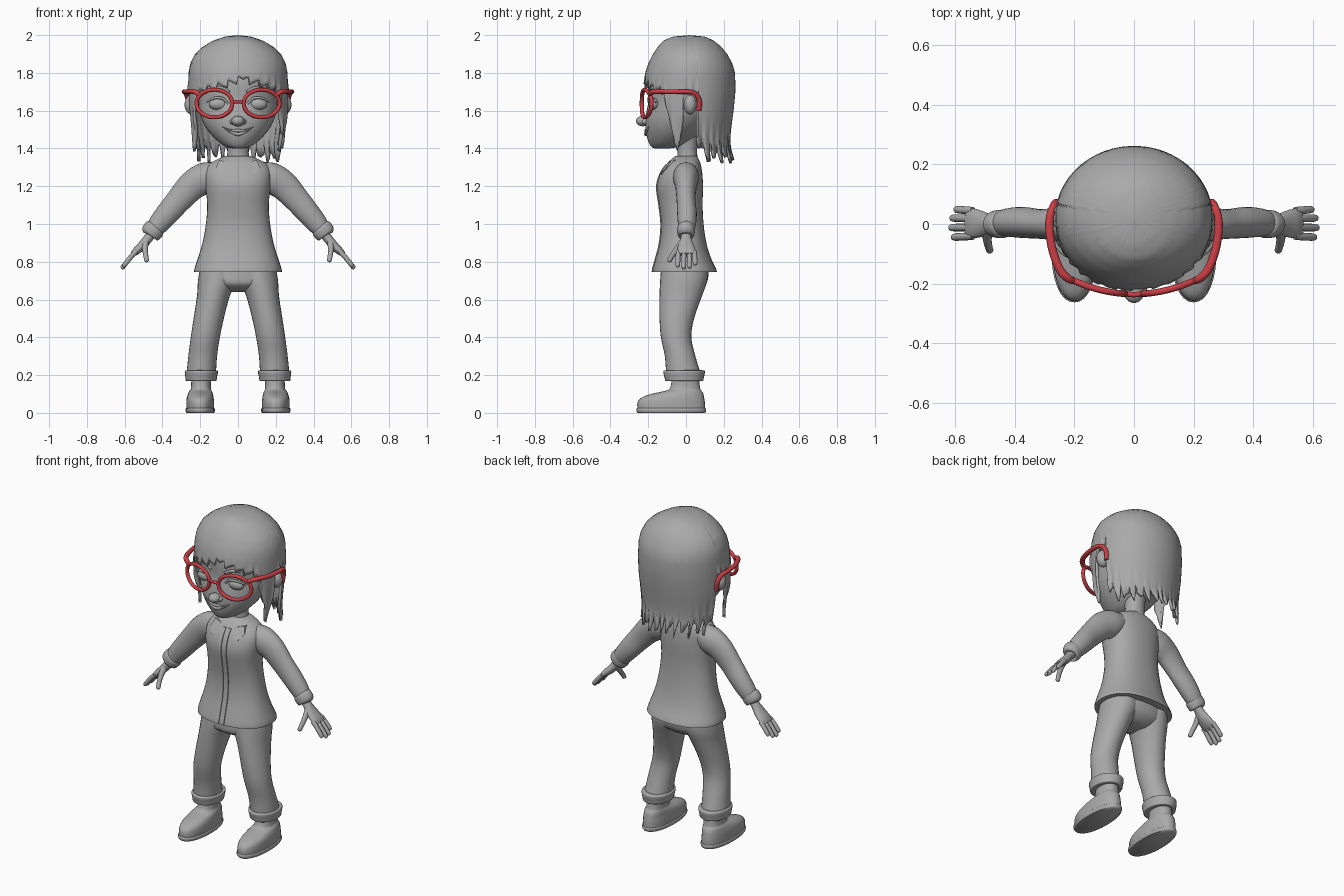
import bpy, bmesh, math
from mathutils import Vector


def material(name, rgb):
    m = bpy.data.materials.new(name)
    m.diffuse_color = (*rgb, 1)
    return m


GREY = material("clay grey", (0.40, 0.40, 0.40))
RED = material("frame red", (0.60, 0.05, 0.06))


def finish(name, bm, mat=GREY, mirror=False, recalc=True, angle=50):
    bmesh.ops.remove_doubles(bm, verts=bm.verts, dist=1e-5)
    if recalc:
        bmesh.ops.recalc_face_normals(bm, faces=bm.faces)
    me = bpy.data.meshes.new(name)
    bm.to_mesh(me)
    bm.free()
    me.materials.append(mat)
    ob = bpy.data.objects.new(name, me)
    bpy.context.collection.objects.link(ob)
    if mirror:
        ob.modifiers.new("mirror", 'MIRROR')
    bpy.ops.object.select_all(action='DESELECT')
    ob.select_set(True)
    bpy.context.view_layer.objects.active = ob
    bpy.ops.object.shade_smooth_by_angle(angle=math.radians(angle))
    return ob


def resample(rows, steps, closed=False):
    """Catmull-Rom through rows of numbers."""
    n, out = len(rows), []
    for i in range(n if closed else n - 1):
        get = (lambda k: rows[k % n]) if closed else (lambda k: rows[max(0, min(n - 1, k))])
        p = [get(i + k) for k in (-1, 0, 1, 2)]
        for s in range(steps):
            t = s / steps
            out.append([0.5 * (2 * b + (c - a) * t + (2 * a - 5 * b + 4 * c - d) * t * t
                               + (3 * b - a - 3 * c + d) * t ** 3) for a, b, c, d in zip(*p)])
    return out if closed else out + [list(rows[-1])]


def skin(bm, rings, closed=False, cap=True):
    vs = [[bm.verts.new(p) for p in r] for r in rings]
    n = len(vs[0])
    for a, b in zip(vs, vs[1:] + (vs[:1] if closed else [])):
        for i in range(n):
            j = (i + 1) % n
            bm.faces.new((a[i], b[i], b[j], a[j]))
    if cap and not closed:
        bm.faces.new(vs[0])
        bm.faces.new(vs[-1])


def loft(name, rows, sides=32, power=2.2, steps=3, **kw):
    """Stacked rings; each row is z, centre x, half width, front y, back y."""
    rings = []
    for z, cx, w, f, b in resample(rows, steps):
        ring = []
        for i in range(sides):
            a = math.tau * i / sides
            c, s = math.cos(a), math.sin(a)
            sq = lambda v: math.copysign(abs(v) ** (2 / power), v)
            ring.append((cx + w * sq(c), (f + b) / 2 + (b - f) / 2 * sq(s), z))
        rings.append(ring)
    bm = bmesh.new()
    skin(bm, rings)
    return finish(name, bm, **kw)


def tube(name, paths, ref=(0, 1, 0), sides=12, steps=4, closed=False, **kw):
    """Swept ellipses; each point is x, y, z, radius, radius along ref."""
    bm = bmesh.new()
    for path in paths:
        pts = resample(path, steps, closed)
        n, rings = len(pts), []
        for i, (x, y, z, r, ry) in enumerate(pts):
            nxt = pts[(i + 1) % n] if closed else pts[min(n - 1, i + 1)]
            prv = pts[i - 1] if closed else pts[max(0, i - 1)]
            t = (Vector(nxt[:3]) - Vector(prv[:3])).normalized()
            u = Vector(ref)
            u = (u - t * u.dot(t)).normalized()
            v = t.cross(u)
            rings.append([Vector((x, y, z)) + u * ry * math.cos(a) + v * r * math.sin(a)
                          for a in (math.tau * k / sides for k in range(sides))])
        skin(bm, rings, closed)
    return finish(name, bm, **kw)


def ball(name, c, r, **kw):
    bm = bmesh.new()
    bmesh.ops.create_uvsphere(bm, u_segments=24, v_segments=14, radius=1)
    for v in bm.verts:
        v.co = Vector(c) + Vector([v.co[k] * r[k] for k in range(3)])
    return finish(name, bm, **kw)


# Jacket body, placket, collar flaps
jacket = [(.745, 0, .232, -.178, .165), (.765, 0, .23, -.175, .158), (.82, 0, .212, -.16, .132),
          (.9, 0, .188, -.14, .108), (1.0, 0, .17, -.132, .093), (1.1, 0, .163, -.143, .088),
          (1.2, 0, .172, -.155, .09), (1.27, 0, .175, -.135, .086), (1.315, 0, .155, -.105, .078),
          (1.345, 0, .105, -.075, .066), (1.36, 0, .065, -.055, .055)]
loft("jacket", jacket, 40, 2.3)
bm = bmesh.new()
for x in (-.03, .004):
    strip = [[(x + dx, f + dy, z) for dx, dy in ((0, .01), (.002, -.004), (.024, -.004), (.026, .01))]
             for z, _, _, f, _ in resample(jacket[:9], 4)]
    skin(bm, strip)
finish("placket", bm, angle=30)
bm = bmesh.new()
flap = [(.042, 1.325), (.1, 1.338), (.115, 1.30), (.085, 1.262), (.048, 1.285)]
skin(bm, [[(x, -.150 + (z - 1.26) * .75 + x * .15 + d, z) for x, z in flap] for d in (0, .03)])
finish("collar_flap", bm, mirror=True)

# Sleeves, cuffs, hands
tube("sleeve", [[(.10, 0, 1.27, .06, .06), (.17, 0, 1.245, .082, .068), (.24, 0, 1.205, .078, .058),
                 (.31, .0, 1.13, .068, .05), (.37, .005, 1.06, .062, .052), (.42, .005, 1.0, .055, .048),
                 (.455, 0, .955, .042, .04)]], sides=24, mirror=True)
tube("sleeve_cuff", [[(.433, 0, .985, .045, .04), (.44, 0, .977, .056, .047), (.457, 0, .957, .056, .047),
                      (.468, 0, .945, .05, .042), (.47, 0, .942, .03, .03)]], sides=24, mirror=True)
tube("palm", [[(.45, 0, .955, .026, .028), (.475, 0, .925, .025, .028), (.505, 0, .888, .024, .042),
               (.54, .002, .855, .02, .05), (.56, .002, .838, .012, .045)]], sides=20, mirror=True)
fingers = [[(.54, y, .853, .013, .013), (.565, y * 1.05, .828, .013, .013),
            (.565 + k * .8, y * 1.1, .828 - k, .012, .012), (.572 + k * .8, y * 1.1, .82 - k, .005, .005)]
           for y, k in ((-.04, .046), (-.011, .056), (.018, .052), (.044, .036))]
tube("fingers", fingers, mirror=True)
tube("thumb", [[(.49, -.02, .9, .02, .018), (.492, -.05, .865, .016, .015), (.487, -.078, .825, .013, .013),
                (.483, -.088, .805, .012, .012), (.482, -.09, .798, .004, .004)]], ref=(1, 0, 0), mirror=True)

# Trousers with rolled cuffs
loft("trouser_seat", [(.78, 0, .195, -.13, .12), (.72, 0, .205, -.135, .118), (.68, 0, .19, -.13, .105),
                      (.65, 0, .13, -.085, .07), (.64, 0, .08, -.04, .04)])
loft("trouser_leg", [(.77, .105, .095, -.13, .115), (.7, .11, .102, -.137, .113), (.62, .13, .087, -.14, .085),
                     (.5, .155, .08, -.14, .043), (.4, .173, .077, -.133, .028), (.3, .187, .076, -.112, .05),
                     (.2, .195, .078, -.105, .08)], 28, 2, mirror=True)
loft("trouser_cuff", [(.17, .195, .06, -.08, .07), (.17, .195, .08, -.108, .09), (.185, .195, .083, -.113, .094),
                      (.215, .194, .088, -.12, .1), (.225, .194, .083, -.114, .094),
                      (.225, .194, .06, -.09, .07)], 28, 2, mirror=True)

# Shoes and ankles
loft("sole", [(0, .2, .072, -.256, .1), (.008, .2, .077, -.262, .106), (.022, .2, .077, -.262, .106),
              (.026, .2, .07, -.255, .1)], mirror=True)
loft("shoe", [(.02, .2, .073, -.257, .102), (.055, .2, .073, -.257, .1), (.08, .2, .071, -.237, .096),
              (.1, .199, .066, -.185, .092), (.115, .198, .06, -.118, .084), (.13, .196, .053, -.085, .075),
              (.19, .195, .052, -.073, .068)], mirror=True)

# Neck and head
loft("neck", [(1.3, 0, .075, -.055, .07), (1.36, 0, .058, -.045, .06), (1.42, 0, .058, -.05, .06),
              (1.5, 0, .07, -.07, .07)], 24, 2)
loft("head", [(1.4, 0, .025, -.165, -.09), (1.412, 0, .07, -.187, -.02), (1.45, 0, .12, -.204, .04),
              (1.5, 0, .163, -.214, .09), (1.55, 0, .19, -.216, .13), (1.6, 0, .204, -.208, .16),
              (1.66, 0, .21, -.198, .19), (1.74, 0, .215, -.2, .205), (1.82, 0, .208, -.185, .2),
              (1.9, 0, .165, -.135, .165), (1.95, 0, .09, -.07, .1)], 40, 2)
ball("nose", (0, -.228, 1.545), (.034, .037, .028))
ball("nostril", (.026, -.213, 1.542), (.018, .022, .016), mirror=True)
ball("ear", (.245, .022, 1.632), (.038, .034, .052), mirror=True)
ball("eye", (.105, -.168, 1.635), (.05, .03, .032), mirror=True)
tube("eyelid", [[(.05, -.195, 1.636, .006, .006), (.08, -.198, 1.664, .007, .007), (.125, -.19, 1.667, .007, .007),
                 (.165, -.16, 1.645, .005, .005)]], mirror=True)
tube("eyebrow", [[(.045, -.198, 1.70, .006, .006), (.1, -.185, 1.722, .009, .007),
                  (.17, -.13, 1.705, .004, .004)]], mirror=True)
for lip, dz, r in (("upper_lip", .006, .008), ("lower_lip", -.012, .009)):
    tube(lip, [[(x, -.213 + 3.6 * x * x, 1.488 + dz * (1 - abs(x) / .085) + 4 * x * x,
                 r * (1.1 - abs(x) / .085), r) for x in (-.08, -.05, -.025, 0, .025, .05, .08)]])

# Bobbed hair: a shell whose lower edge is cut into fringe, side locks and tips
shell = [(2.0, 0, .02, .02), (1.992, .07, -.07, .1), (1.972, .13, -.118, .145), (1.94, .185, -.148, .185),
         (1.9, .228, -.175, .218), (1.85, .253, -.2, .245), (1.8, .262, -.216, .26), (1.7, .265, -.231, .262),
         (1.6, .262, -.231, .252), (1.5, .252, -.225, .238), (1.42, .242, -.215, .232), (1.3, .238, -.2, .268)]


def shell_at(z):
    for a, b in zip(shell, shell[1:]):
        if z >= b[0]:
            t = (a[0] - z) / (a[0] - b[0])
            return [p + (q - p) * t for p, q in zip(a[1:], b[1:])]
    return shell[-1][1:]


def hem(deg):
    d = abs(deg)
    saw = (deg % 13) / 13
    if d < 58:
        return (1.79 - abs(deg - 6) * .0013) - .045 * (saw if deg < 6 else 1 - saw)
    if d < 82:
        return 1.375 + (.018 * abs(d - 74) if d < 74 else .03 * (d - 74))
    if d < 102:
        return 1.685
    tip = abs((d % 11) / 5.5 - 1)
    return 1.335 + .085 * tip + .02 * math.sin(d * .9) + max(0, 112 - d) * .008


bm = bmesh.new()
cols, rows, grid = 240, 22, []
for j in range(rows + 1):
    line = []
    for i in range(cols):
        deg = -180 + 360 * i / cols
        a, t = math.radians(deg), j / rows
        z = 2 - (2 - hem(deg)) * t ** 1.8
        w, f, b = shell_at(z)
        c = math.cos(a)
        flick = 1 + .03 * max(0, t - .85) / .15 * math.sin(deg * .57)
        line.append((w * math.sin(a) * flick, .02 - (.02 - f) * c if c > 0 else .02 - (b - .02) * c, z))
    grid.append(line)
skin(bm, grid, cap=False)
hair = finish("hair", bm, recalc=False)
thick = hair.modifiers.new("thickness", 'SOLIDIFY')
thick.thickness = .016
thick.offset = -1

# Spectacles
bow = lambda x: -.235 + 1.1 * x * x
rim = []
for k in range(20):
    a = math.tau * k / 20
    x = .125 + .095 * math.cos(a)
    rim.append((x, bow(x), 1.638 + .073 * math.sin(a), .0105, .011))
tube("lens_rim", [rim], closed=True, steps=2, mat=RED, mirror=True)
tube("bridge", [[(-.036, -.232, 1.642, .009, .009), (0, -.237, 1.648, .009, .009),
                 (.036, -.232, 1.642, .009, .009)]], mat=RED)
tube("temple_arm", [[(.2, -.192, 1.68, .01, .01), (.222, -.182, 1.697, .013, .014), (.25, -.15, 1.702, .013, .014),
                     (.275, -.08, 1.70, .012, .014), (.284, 0, 1.70, .012, .014), (.276, .045, 1.692, .012, .013),
                     (.264, .07, 1.655, .013, .013), (.256, .068, 1.6, .013, .013)]],
     ref=(1, 0, 0), mat=RED, mirror=True)
